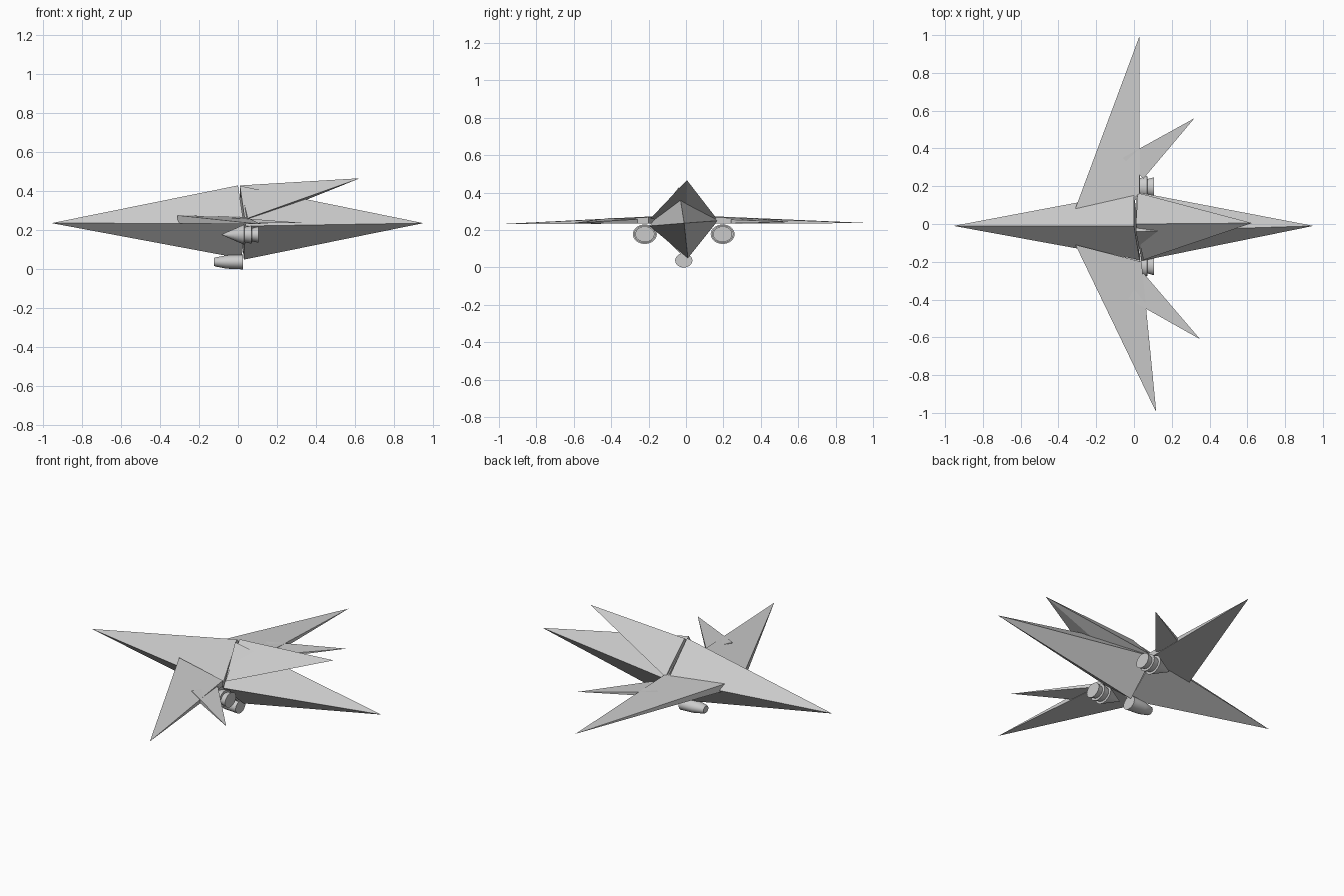
import bpy, bmesh
from math import cos, sin, pi

if "Cube" in bpy.data.objects:
    bpy.data.objects.remove(bpy.data.objects["Cube"])


def make_object(name, bm):
    bmesh.ops.recalc_face_normals(bm, faces=bm.faces)
    mesh = bpy.data.meshes.new(name)
    bm.to_mesh(mesh)
    bm.free()
    obj = bpy.data.objects.new(name, mesh)
    bpy.context.collection.objects.link(obj)
    return obj


def spike(name, tip, base):
    """Flat-faced pyramid from a four-cornered base to a sharp tip."""
    bm = bmesh.new()
    ring = [bm.verts.new(p) for p in base]
    apex = bm.verts.new(tip)
    bm.faces.new(ring)
    for i in range(4):
        bm.faces.new((ring[i], ring[(i + 1) % 4], apex))
    return make_object(name, bm)


def blade(name, tip, lead, trail, z_low, z_high):
    """Thin wing spike whose root is an upright rectangle."""
    return spike(name, tip, [(*lead, z_high), (*trail, z_high - 0.008),
                             (*trail, z_low), (*lead, z_low)])


def turned(name, profile, cy, cz, sy, sz, n=32):
    """Closed elliptical section swept along x through (x, radius) stations."""
    bm = bmesh.new()
    rings = [[bm.verts.new((x, cy + r * sy * cos(2 * pi * i / n),
                            cz + r * sz * sin(2 * pi * i / n))) for i in range(n)]
             for x, r in profile]
    for a, b in zip(rings, rings[1:]):
        for i in range(n):
            j = (i + 1) % n
            bm.faces.new((a[i], a[j], b[j], b[i]))
    bm.faces.new(rings[0])
    bm.faces.new(rings[-1])
    obj = make_object(name, bm)
    bpy.ops.object.select_all(action='DESELECT')
    obj.select_set(True)
    bpy.context.view_layer.objects.active = obj
    bpy.ops.object.shade_smooth_by_angle(angle=pi / 6)
    return obj


# Fuselage: two long pyramids base to base
spike("nose", (-0.955, -0.01, 0.237),
      [(0.0, -0.01, 0.43), (0.0, 0.17, 0.25), (0.02, -0.01, 0.055), (0.03, -0.19, 0.235)])
spike("tail", (0.95, -0.01, 0.237),
      [(0.01, -0.04, 0.428), (0.01, 0.17, 0.25), (0.03, 0.01, 0.05), (0.04, -0.195, 0.222)])

# Dorsal fin raked back above the tail
spike("dorsal_fin", (0.625, 0.005, 0.467),
      [(0.01, 0.0, 0.43), (0.02, 0.165, 0.26), (0.01, 0.0, 0.22), (0.05, -0.19, 0.262)])

# Main wings
blade("left_wing", (0.03, 0.997, 0.237), (-0.315, 0.07), (0.03, 0.13), 0.235, 0.277)
blade("right_wing", (0.118, -0.997, 0.232), (-0.31, -0.11), (0.04, -0.20), 0.235, 0.277)

# Small swept winglets behind the main wings
blade("left_winglet", (0.32, 0.56, 0.243), (-0.06, 0.35), (0.05, 0.24), 0.236, 0.264)
blade("right_winglet", (0.35, -0.61, 0.237), (-0.03, -0.396), (0.05, -0.26), 0.236, 0.266)

# Engines: pointed front with stepped nozzles
engine = [(-0.085, 0.01), (0.032, 1.0), (0.033, 0.74), (0.07, 0.9),
          (0.071, 0.65), (0.105, 0.8)]
for side, y in (("left", 0.196), ("right", -0.22)):
    turned(side + "_engine", engine, y, 0.178, 0.064, 0.052)

# Belly pod
turned("belly_pod", [(-0.122, 0.52), (-0.118, 0.6), (-0.06, 0.9), (0.0, 0.97), (0.025, 1.0)],
       -0.012, 0.038, 0.046, 0.038)
